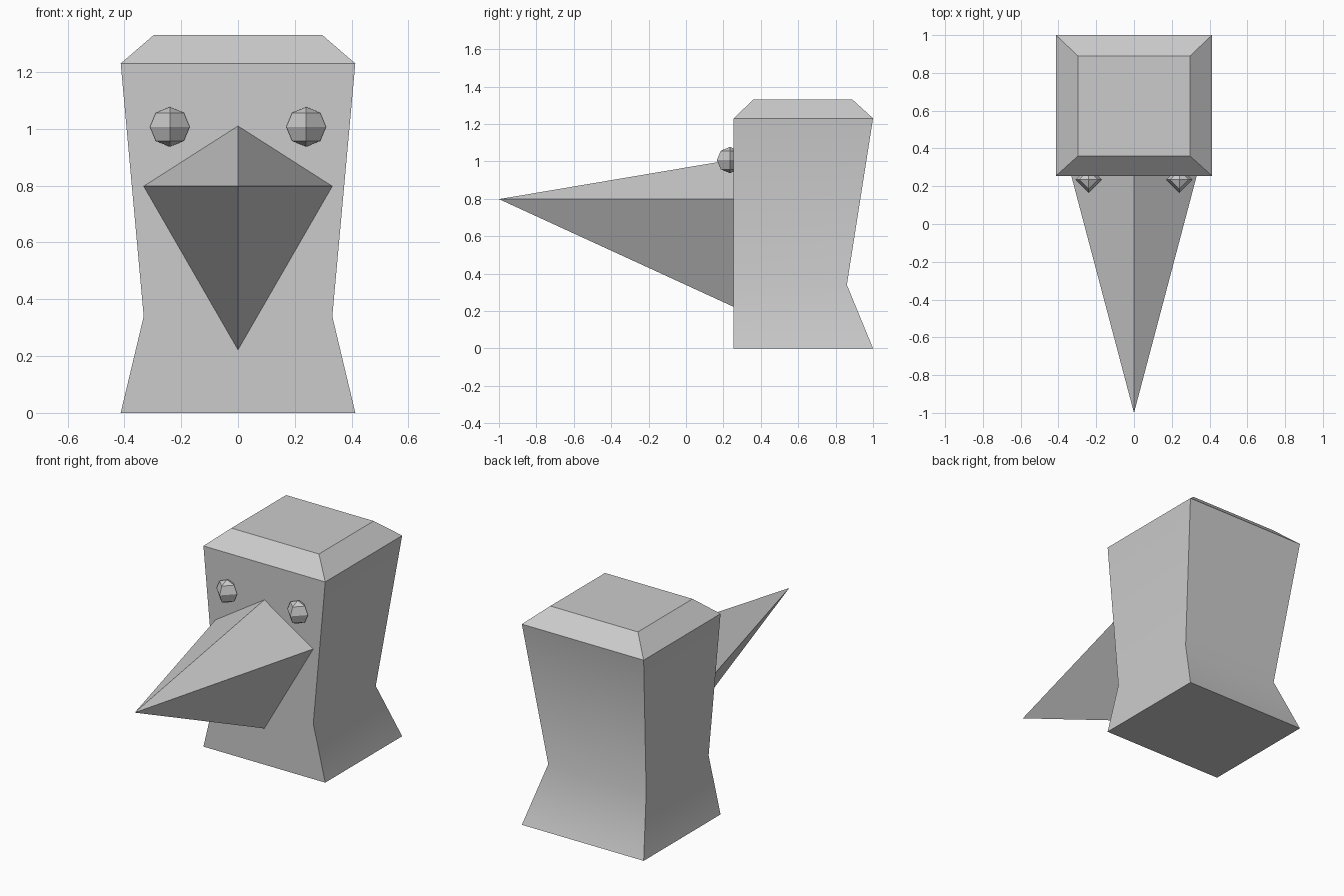
import bpy, bmesh, math
from mathutils import Matrix

if "Cube" in bpy.data.objects:
    bpy.data.objects.remove(bpy.data.objects["Cube"])


def add_object(name, bm):
    bmesh.ops.recalc_face_normals(bm, faces=bm.faces)
    mesh = bpy.data.meshes.new(name)
    bm.to_mesh(mesh)
    bm.free()
    obj = bpy.data.objects.new(name, mesh)
    bpy.context.collection.objects.link(obj)
    return obj


# Head and neck: stacked rectangles (z, half width, front y, back y)
bm = bmesh.new()
sections = [(0, 0.413, 0.255, 1.0), (0.34, 0.332, 0.255, 0.86),
            (1.23, 0.413, 0.255, 1.0), (1.33, 0.297, 0.36, 0.89)]
rings = [[bm.verts.new(p) for p in ((-w, f, z), (w, f, z), (w, b, z), (-w, b, z))]
         for z, w, f, b in sections]
for lower, upper in zip(rings, rings[1:]):
    for i in range(4):
        j = (i + 1) % 4
        bm.faces.new((lower[i], lower[j], upper[j], upper[i]))
bm.faces.new(rings[0])
bm.faces.new(rings[-1])
head = add_object("head", bm)
bpy.context.view_layer.objects.active = head
head.select_set(True)
bpy.ops.object.shade_smooth_by_angle(angle=math.radians(40))

# Beak: kite-shaped base drawn out to a point
bm = bmesh.new()
base = [bm.verts.new((x, 0.255, z))
        for x, z in ((0, 1.01), (0.332, 0.798), (0, 0.222), (-0.332, 0.798))]
tip = bm.verts.new((0, -1.0, 0.798))
bm.faces.new(base)
for i in range(4):
    bm.faces.new((base[i], base[(i + 1) % 4], tip))
add_object("beak", bm)

# Eyes: small faceted balls half sunk into the face
for side, name in ((-1, "eye_right"), (1, "eye_left")):
    bm = bmesh.new()
    bmesh.ops.create_uvsphere(bm, u_segments=4, v_segments=4, radius=0.07,
                              matrix=Matrix.Translation((side * 0.24, 0.235, 1.007)))
    add_object(name, bm)
